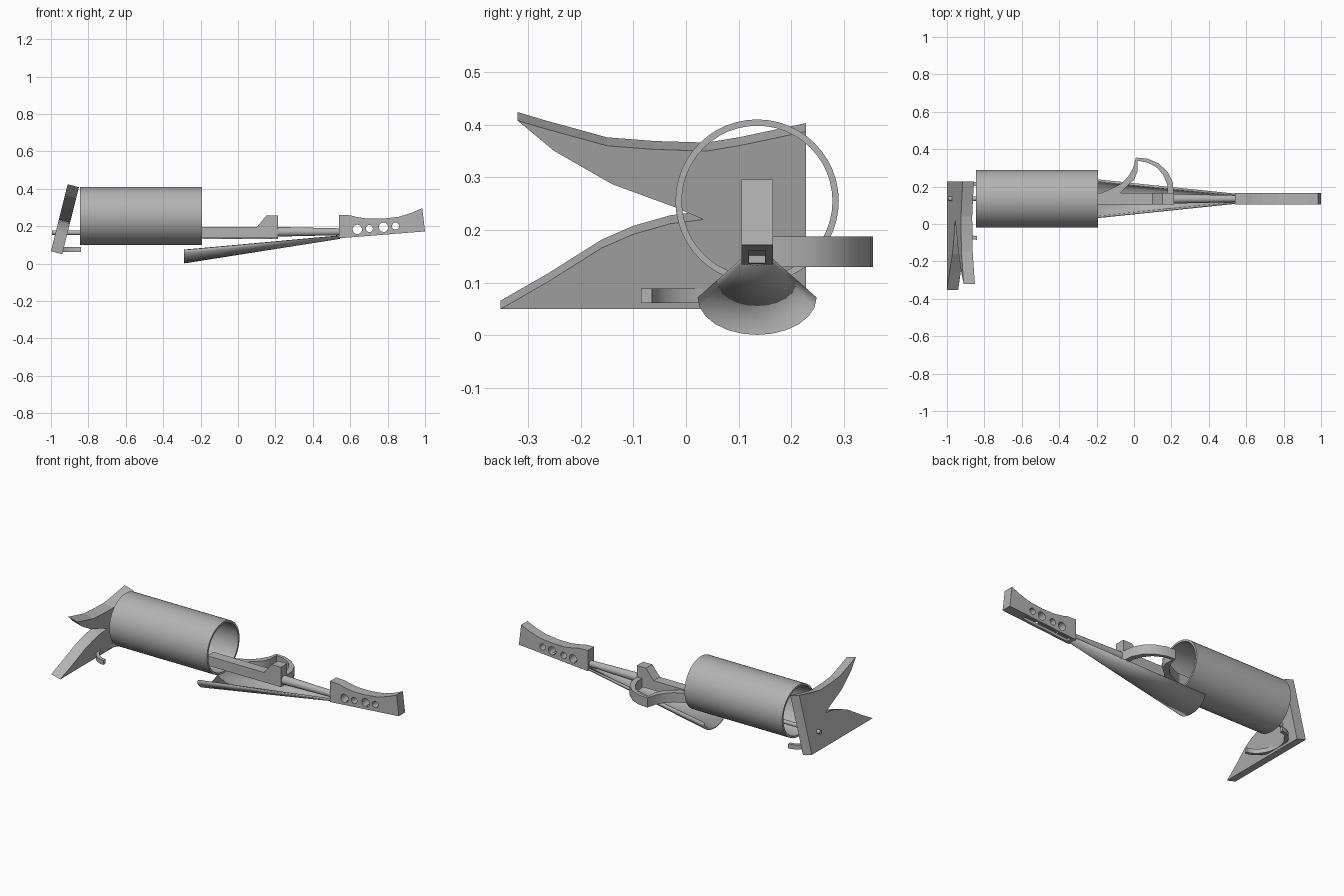
import bpy, bmesh
from math import sin, cos, pi, radians
from mathutils import Vector, Matrix

cube = bpy.data.objects.get("Cube")
if cube:
    bpy.data.objects.remove(cube, do_unlink=True)

grey = bpy.data.materials.new("plain grey")
grey.use_nodes = True
colour = (0.45, 0.45, 0.45, 1)
grey.diffuse_color = colour
grey.node_tree.nodes["Principled BSDF"].inputs["Base Color"].default_value = colour

AXIS = 0.135   # y of the long axis
HALF = 0.03    # half width of the stock


def finish(name, bm, smooth=False):
    bmesh.ops.recalc_face_normals(bm, faces=bm.faces)
    mesh = bpy.data.meshes.new(name)
    bm.to_mesh(mesh)
    bm.free()
    obj = bpy.data.objects.new(name, mesh)
    bpy.context.collection.objects.link(obj)
    mesh.materials.append(grey)
    if smooth:
        bpy.ops.object.select_all(action="DESELECT")
        obj.select_set(True)
        bpy.context.view_layer.objects.active = obj
        bpy.ops.object.shade_smooth_by_angle(angle=radians(35))
    return obj


def prism(name, points, offset, smooth=False):
    """Extrude a closed outline along an offset."""
    bm = bmesh.new()
    face = bm.faces.new([bm.verts.new(p) for p in points])
    new = bmesh.ops.extrude_face_region(bm, geom=[face])["geom"]
    bmesh.ops.translate(bm, vec=offset, verts=[v for v in new if isinstance(v, bmesh.types.BMVert)])
    return finish(name, bm, smooth)


def side_prism(name, profile, half=HALF):
    return prism(name, [(x, AXIS - half, z) for x, z in profile], (0, 2 * half, 0))


def rod(name, x0, x1, z, r0, r1, sides=24):
    bm = bmesh.new()
    place = Matrix.Translation(((x0 + x1) / 2, AXIS, z)) @ Matrix.Rotation(pi / 2, 4, "Y")
    bmesh.ops.create_cone(bm, cap_ends=True, segments=sides, radius1=r0, radius2=r1,
                          depth=x1 - x0, matrix=place)
    return finish(name, bm, True)


def cut(target, cutter):
    cutter.hide_render = True
    cutter.hide_viewport = True
    mod = target.modifiers.new("cut", "BOOLEAN")
    mod.operation = "DIFFERENCE"
    mod.solver = "EXACT"
    mod.object = cutter


# Hollow barrel, a revolved rectangle
bm = bmesh.new()
ring = [bm.verts.new((x, AXIS, 0.255 + r)) for x, r in
        ((-0.845, 0.143), (-0.845, 0.155), (-0.193, 0.155), (-0.193, 0.143))]
edges = [bm.edges.new((ring[i], ring[(i + 1) % 4])) for i in range(4)]
bmesh.ops.spin(bm, geom=ring + edges, cent=(0, AXIS, 0.255), axis=(1, 0, 0),
               angle=2 * pi, steps=48, use_merge=True)
bmesh.ops.remove_doubles(bm, verts=bm.verts, dist=0.0005)
finish("barrel", bm, True)

# Leaning forked blade
fork = [(0.228, 0.05), (0.228, 0.387), (0.1, 0.36), (0.04, 0.35), (-0.06, 0.353),
        (-0.15, 0.36), (-0.27, 0.393), (-0.32, 0.408), (-0.25, 0.35), (-0.14, 0.287),
        (-0.02, 0.243), (0.033, 0.22), (-0.03, 0.212), (-0.1, 0.192),
        (-0.16, 0.166), (-0.26, 0.103), (-0.352, 0.05)]
prism("forked_blade", [(-0.94 + (z - 0.05) * 0.25, y, z) for y, z in fork], (-0.06, 0, 0.016))

# Half-ring hook at the foot of the blade
steps = [radians(90 + 180 * i / 16) for i in range(17)]
outer = [(-0.84 + 0.115 * cos(a), 0.07 + 0.155 * sin(a), 0.062) for a in steps]
inner = [(-0.84 + 0.095 * cos(a), 0.07 + 0.135 * sin(a), 0.062) for a in reversed(steps)]
prism("blade_hook", outer + inner, (0, 0, 0.027), True)

# Rods along the axis
rod("blade_pin", -0.995, -0.25, 0.165, 0.012, 0.012, 16)
rod("neck_rod", 0.2, 0.56, 0.17, 0.026, 0.018)

# Stock bar with its raised sight block
side_prism("stock_bar", [(-0.28, 0.137), (0.213, 0.137), (0.213, 0.257), (0.152, 0.257),
                         (0.1, 0.195), (-0.28, 0.195)])

# Handle with finger holes and a slot underneath
handle = side_prism("handle", [(0.54, 0.135), (1.0, 0.172), (0.985, 0.296), (0.93, 0.272),
                               (0.86, 0.25), (0.77, 0.24), (0.69, 0.24), (0.63, 0.25),
                               (0.6, 0.258), (0.54, 0.26)])
for i, (x, z, r) in enumerate(((0.638, 0.183, 0.025), (0.702, 0.187, 0.019),
                               (0.778, 0.194, 0.025), (0.842, 0.2, 0.019))):
    bm = bmesh.new()
    place = Matrix.Translation((x, AXIS, z)) @ Matrix.Rotation(pi / 2, 4, "X")
    bmesh.ops.create_cone(bm, cap_ends=True, segments=20, radius1=r, radius2=r,
                          depth=0.2, matrix=place)
    cut(handle, finish(f"hole_cutter_{i + 1}", bm))
cut(handle, side_prism("slot_cutter", [(0.565, 0.1), (0.87, 0.1), (0.87, 0.178), (0.565, 0.152)], 0.015))

# Curved guard behind the stock: round bow and swept horn meeting in a tip
bow = [(0.01, 0.355), (0.07, 0.35), (0.13, 0.325), (0.18, 0.28), (0.207, 0.225), (0.213, 0.15),
       (0.18, 0.15), (0.178, 0.21), (0.157, 0.26), (0.125, 0.3), (0.075, 0.328), (0.02, 0.338)]
horn = [(0.01, 0.355), (0.02, 0.338), (0.018, 0.28), (0.0, 0.235), (-0.04, 0.2), (-0.08, 0.16),
        (-0.19, 0.16), (-0.13, 0.185), (-0.07, 0.215), (-0.03, 0.255), (-0.005, 0.3)]
for name, outline in (("guard_bow", bow), ("guard_horn", horn)):
    prism(name, [(x, y, 0.13) for x, y in outline], (0, 0, 0.058), True)

# Tapered trough under the stock
bm = bmesh.new()
rows = []
for x, width, rim, depth in ((-0.287, 0.113, 0.072, 0.071), (0.545, 0.027, 0.148, 0.016)):
    rows.append([bm.verts.new((x, AXIS - width * cos(a), rim - depth * sin(a)))
                 for a in (pi * i / 12 for i in range(13))])
for i in range(12):
    bm.faces.new((rows[0][i], rows[0][i + 1], rows[1][i + 1], rows[1][i]))
trough = finish("trough", bm, True)
shell = trough.modifiers.new("shell", "SOLIDIFY")
shell.thickness = 0.012
# the wall grows inwards, towards the trough's own axis
inward = trough.data.polygons[6].normal.z > 0
shell.offset = 1 if inward else -1
